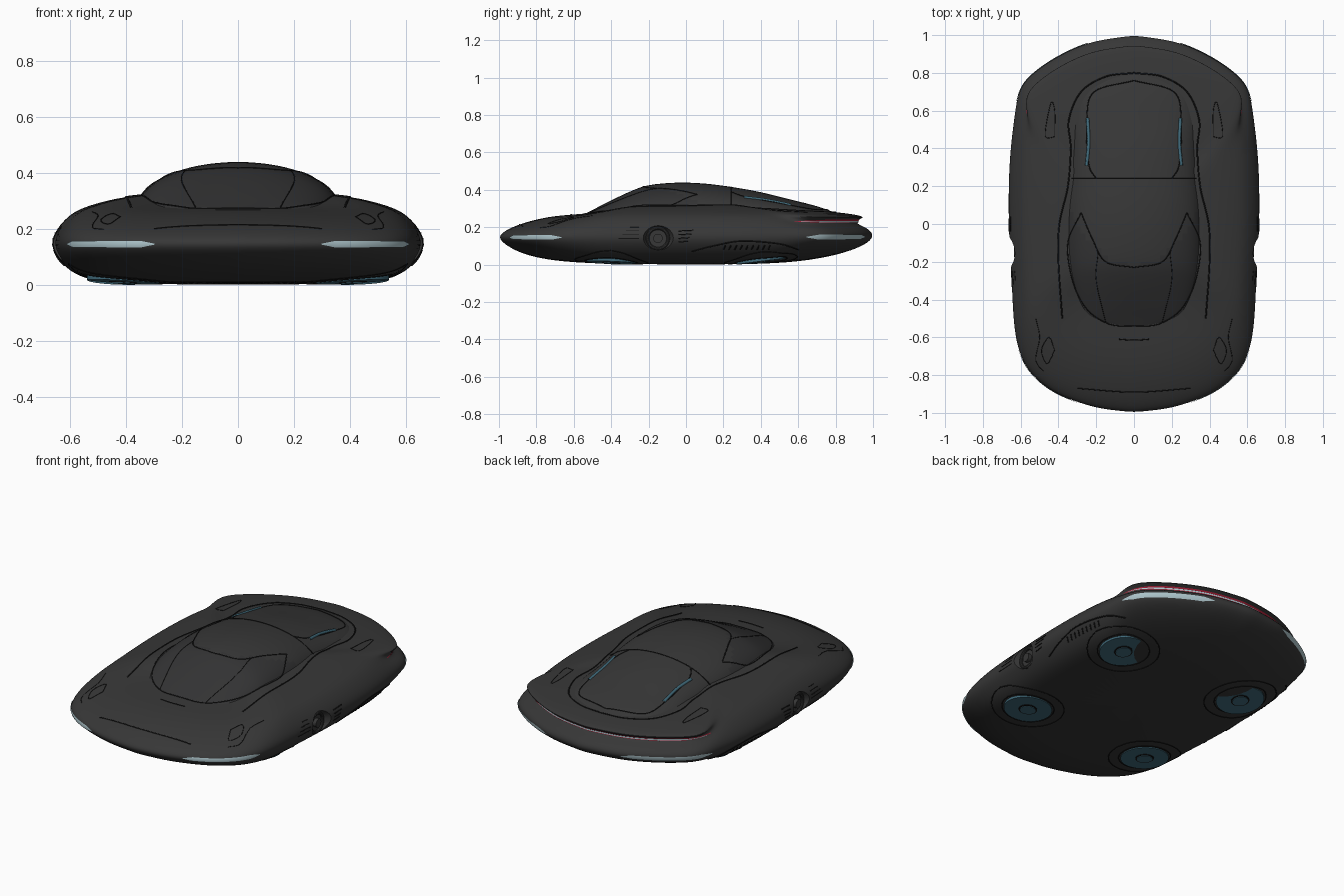
import bpy, bmesh, math
from mathutils import Vector
from mathutils.bvhtree import BVHTree

cube = bpy.data.objects.get("Cube")
if cube:
    bpy.data.objects.remove(cube, do_unlink=True)


def material(name, rgb):
    m = bpy.data.materials.new(name)
    m.use_nodes = True
    m.diffuse_color = (*rgb, 1)
    node = next(n for n in m.node_tree.nodes if n.type == 'BSDF_PRINCIPLED')
    node.inputs["Base Color"].default_value = (*rgb, 1)
    return m


PAINT = material("charcoal paint", (.038, .038, .038))
GLASS = material("dark glass", (.033, .033, .034))
SEAM = material("black seam", (.008, .008, .008))
WHITE = material("pale light", (.42, .56, .6))
RED = material("red light", (.4, .015, .04))
TEAL = material("teal glow", (.05, .14, .19))


def make(name, verts, faces, *mats):
    me = bpy.data.meshes.new(name)
    bm = bmesh.new()
    vs = [bm.verts.new(v) for v in verts]
    for f in faces:
        bm.faces.new([vs[i] for i in f])
    bmesh.ops.recalc_face_normals(bm, faces=bm.faces)
    bm.to_mesh(me)
    bm.free()
    for m in mats:
        me.materials.append(m)
    ob = bpy.data.objects.new(name, me)
    bpy.context.collection.objects.link(ob)
    return ob


def smooth(ob, angle=35):
    bpy.ops.object.select_all(action='DESELECT')
    bpy.context.view_layer.objects.active = ob
    ob.select_set(True)
    bpy.ops.object.shade_smooth_by_angle(angle=math.radians(angle))


def spline(pts, n):
    """Catmull-Rom samples through the points."""
    p = [Vector(q) for q in pts]
    p = [2 * p[0] - p[1]] + p + [2 * p[-1] - p[-2]]
    out = []
    for a, b, c, d in zip(p, p[1:], p[2:], p[3:]):
        for k in range(n):
            t = k / n
            out.append(.5 * (2 * b + (c - a) * t + (2 * a - 5 * b + 4 * c - d) * t * t
                             + (3 * b - a - 3 * c + d) * t ** 3))
    return out + [p[-2]]


def step(lo, hi, v):
    t = min(1, max(0, (v - lo) / (hi - lo)))
    return t * t * (3 - 2 * t)


# Body: plan outline swept through blended front, side and rear profiles
half = spline([(0, -1), (.2, -.975), (.4, -.905), (.53, -.81), (.6, -.7), (.635, -.55),
               (.65, -.3), (.665, 0), (.662, .3), (.637, .55), (.6, .72), (.5, .825),
               (.35, .915), (.2, .97), (0, 1)], 3)
outline = half + [Vector((-p.x, p.y)) for p in half[-2:0:-1]]
FRONT = [(0, 0), (.55, .006), (.75, .026), (.88, .058), (.96, .1), (1.012, .145), (.97, .182),
         (.9, .213), (.8, .243), (.68, .264), (.5, .274), (.3, .3), (0, .33)]
SIDE = [(0, 0), (.45, .002), (.75, .012), (.88, .036), (.96, .085), (1.012, .145), (.97, .203),
        (.91, .245), (.86, .267), (.78, .287), (.62, .315), (.35, .33), (0, .33)]
REAR = [(0, 0), (.5, .004), (.72, .032), (.86, .066), (.96, .105), (1.012, .15), (.98, .193),
        (.915, .216), (.915, .24), (.97, .254), (.88, .274), (.6, .3), (0, .33)]
N, R = len(outline), len(SIDE)
verts = [(0, 0, 0)]
for k in range(1, R - 1):
    for p in outline:
        f, r = step(.4, .95, -p.y), step(.48, .72, p.y)
        s, z = (SIDE[k][i] * (1 - f - r) + FRONT[k][i] * f + REAR[k][i] * r for i in (0, 1))
        verts.append((p.x * s, p.y * s, z))
verts.append((0, 0, SIDE[-1][1]))
faces = []
for j in range(N):
    j2 = (j + 1) % N
    faces.append((0, 1 + j, 1 + j2))
    for k in range(R - 3):
        a, b = 1 + k * N, 1 + (k + 1) * N
        faces.append((a + j, a + j2, b + j2, b + j))
    last = 1 + (R - 3) * N
    faces.append((last + j, last + j2, len(verts) - 1))
body = make("body_shell", verts, faces, PAINT)
body.modifiers.new("round", 'SUBSURF').levels = 2

# Side intakes cut out of the body
cutters = []
for sx in (1, -1):
    bpy.ops.mesh.primitive_cone_add(vertices=40, radius1=.06, radius2=.11, depth=.1,
                                    location=(sx * .665, -.15, .14), rotation=(0, sx * math.pi / 2, 0))
    cut = bpy.context.object
    cut.name = "intake_cutter"
    cut.hide_render = True
    cutters.append(cut)
    mod = body.modifiers.new("intake", 'BOOLEAN')
    mod.operation, mod.solver, mod.object = 'DIFFERENCE', 'EXACT', cut
dg = bpy.context.evaluated_depsgraph_get()
baked = bpy.data.meshes.new_from_object(body.evaluated_get(dg))
body.modifiers.clear()
body.data = baked
baked.materials.clear()
baked.materials.append(PAINT)
for c in cutters:
    bpy.data.objects.remove(c, do_unlink=True)
smooth(body)

# Cabin: elliptical sections lofted front to back as (y, half width, top)
rows = spline([(-.56, .1, .262), (-.5, .24, .292), (-.42, .3, .333), (-.3, .345, .39),
               (-.2, .36, .424), (-.05, .365, .438), (.1, .36, .433), (.25, .345, .414),
               (.4, .335, .387), (.55, .33, .35), (.7, .28, .312), (.82, .12, .27)], 4)
C, base = 33, .25
verts, faces = [], []
for y, w, top in rows:
    for j in range(C):
        a = math.pi * j / (C - 1)
        verts.append((w * math.cos(a), y, base + (top - base) * max(0, math.sin(a)) ** .88))
for i in range(len(rows) - 1):
    for j in range(C - 1):
        q = i * C + j
        faces.append((q, q + 1, q + C + 1, q + C))
cabin = make("cabin_canopy", verts, faces, PAINT, GLASS)
for f in cabin.data.polygons:
    f.material_index = int(f.center.y < -.22 + 2.5 * f.center.x ** 2)
smooth(cabin, 50)

# Surface finder used to lay details on the shell
points, polys = [], []
for ob in (body, cabin):
    n = len(points)
    points += [v.co.copy() for v in ob.data.vertices]
    polys += [[n + i for i in p.vertices] for p in ob.data.polygons]
tree = BVHTree.FromPolygons(points, polys)


def hit(origin, direction):
    return tree.ray_cast(Vector(origin), Vector(direction))[:2]


def line(name, pts, mat=SEAM, radius=.003, side='TOP', n=8):
    """Thin tube draped on the top, the underside or a flank."""
    co = []
    for u, v in spline(pts, n):
        if side == 'TOP':
            h = hit((u, v, 2), (0, 0, -1))[0]
        elif side == 'UNDER':
            h = hit((u, v, -2), (0, 0, 1))[0]
        else:
            h = hit((side * 2, u, v), (-side, 0, 0))[0]
        if h:
            co.append(h)
    cu = bpy.data.curves.new(name, 'CURVE')
    cu.dimensions, cu.bevel_depth, cu.bevel_resolution = '3D', radius, 1
    sp = cu.splines.new('POLY')
    sp.points.add(len(co) - 1)
    for p, c in zip(sp.points, co):
        p.co = (*c, 1)
    cu.materials.append(mat)
    ob = bpy.data.objects.new(name, cu)
    bpy.context.collection.objects.link(ob)


def band(name, start, end, z, height, mat, lift=.004, n=40):
    """Tapered light strip around the rim between two plan points."""
    a0, a1 = math.atan2(start[1], start[0]), math.atan2(end[1], end[0])
    vs = []
    for i in range(n + 1):
        a = a0 + (a1 - a0) * i / n
        d = Vector((math.cos(a), math.sin(a), 0))
        h = height * (.15 + .85 * min(1, 8 * i / n, 8 * (1 - i / n)))
        for k in (-.5, 0, .5):
            zz = z + k * h
            p = hit(d * 3 + Vector((0, 0, zz)), -d)[0]
            vs.append(p + d * lift)
    fs = [(3 * i + k, 3 * i + k + 1, 3 * i + k + 4, 3 * i + k + 3) for i in range(n) for k in (0, 1)]
    smooth(make(name, vs, fs, mat))


# Lights
for sx, tag in ((1, "left"), (-1, "right")):
    band(tag + "_headlight", (sx * .3, -.95), (sx * .615, -.67), .145, .024, WHITE)
    band(tag + "_rear_lamp", (sx * .24, .96), (sx * .62, .64), .147, .026, WHITE)
band("taillight_trim", (.61, .62), (-.61, .62), .231, .018, RED, n=90)
band("taillight_strip", (.6, .65), (-.6, .65), .229, .008, WHITE, .006, n=90)

# Seams and details mirrored left and right
for sx, tag in ((1, "left"), (-1, "right")):
    def mirrored(name, pts, **kw):
        line(tag + "_" + name, [(sx * x, y) for x, y in pts], **kw)
    mirrored("canopy_seam", [(0, -.54), (.13, -.53), (.25, -.45), (.325, -.3), (.35, -.1), (.28, .06)])
    mirrored("windshield_seam", [(0, -.23), (.15, -.2), (.22, -.08), (.28, .06)])
    mirrored("pillar_seam", [(.19, -.15), (.2, -.3), (.15, -.52)], radius=.002)
    mirrored("cabin_groove", [(.38, -.5), (.4, -.2), (.395, 0), (.35, .2), (.335, .4), (.345, .55),
                              (.28, .7), (.15, .78), (0, .8)], radius=.004)
    mirrored("engine_cover_seam", [(.2, .24), (.24, .32), (.25, .55), (.21, .7), (0, .76)])
    mirrored("roof_light", [(.25, .31), (.24, .43), (.245, .56)], mat=TEAL, radius=.009)
    mirrored("fender_slit", [(.42, .46), (.42, .6), (.44, .64), (.47, .47), (.42, .46)], radius=.002)
    mirrored("fender_loop", [(.42, -.67), (.45, -.6), (.49, -.67), (.46, -.74), (.42, -.67)], radius=.002)
    mirrored("fender_seam", [(.52, -.5), (.5, -.6), (.52, -.72), (.48, -.78)], radius=.002)
    line(tag + "_skirt_seam", [(.03, .07), (.15, .1), (.3, .125), (.5, .11), (.6, .08)], side=sx, radius=.004)
    for k in range(9):
        y = .2 + .03 * k
        line(tag + "_gill", [(y, .08), (y + .012, .105)], side=sx, radius=.004, n=2)
    for k in range(4):
        z = .12 + .02 * k
        line(tag + "_louvre", [(-.04, z), (.01 + .01 * k, z + .004)], side=sx, n=4)
        line(tag + "_front_louvre", [(-.36 + .02 * k, z + .02), (-.25, z + .02)], side=sx, n=4, radius=.002)

    # Intake fan ring and hub
    turn = (0, math.pi / 2, 0)
    bpy.ops.mesh.primitive_torus_add(location=(sx * .622, -.15, .14), rotation=turn, major_radius=.055,
                                     minor_radius=.009, major_segments=36, minor_segments=10)
    ring = bpy.context.object
    bpy.ops.mesh.primitive_cylinder_add(vertices=24, radius=.025, depth=.03,
                                        location=(sx * .62, -.15, .14), rotation=turn)
    hub = bpy.context.object
    for ob, name in ((ring, "_intake_ring"), (hub, "_intake_hub")):
        ob.name = tag + name
        ob.data.materials.append(PAINT)
        smooth(ob)

    # Hover discs on the underside
    for y, end in ((-.4, "front"), (.4, "rear")):
        x = sx * .41
        p, nrm = hit((x, y, -2), (0, 0, 1))
        nrm = nrm if nrm.z < 0 else -nrm
        rot = nrm.to_track_quat('Z', 'Y').to_euler()
        for name, rad, out, mat in (("disc", .13, .003, TEAL), ("disc_rim", .05, .006, SEAM),
                                    ("disc_hub", .042, .009, TEAL)):
            bpy.ops.mesh.primitive_cylinder_add(vertices=40, radius=rad, depth=.04,
                                                location=p + nrm * (out - .02), rotation=rot)
            ob = bpy.context.object
            ob.name = f"{tag}_{end}_{name}"
            ob.data.materials.append(mat)
            smooth(ob)
        for rad in (.14, .195):
            circle = [(x + rad * math.cos(k * math.pi / 8), y + rad * math.sin(k * math.pi / 8))
                      for k in range(17)]
            line(f"{tag}_{end}_disc_ring", circle, side='UNDER', n=3)

line("roof_cross_seam", [(-.33, .24), (0, .24), (.33, .24)])
line("nose_seam", [(-.3, -.87), (0, -.89), (.3, -.87)])
line("cowl_seam", [(-.08, -.61), (0, -.615), (.08, -.61)])
